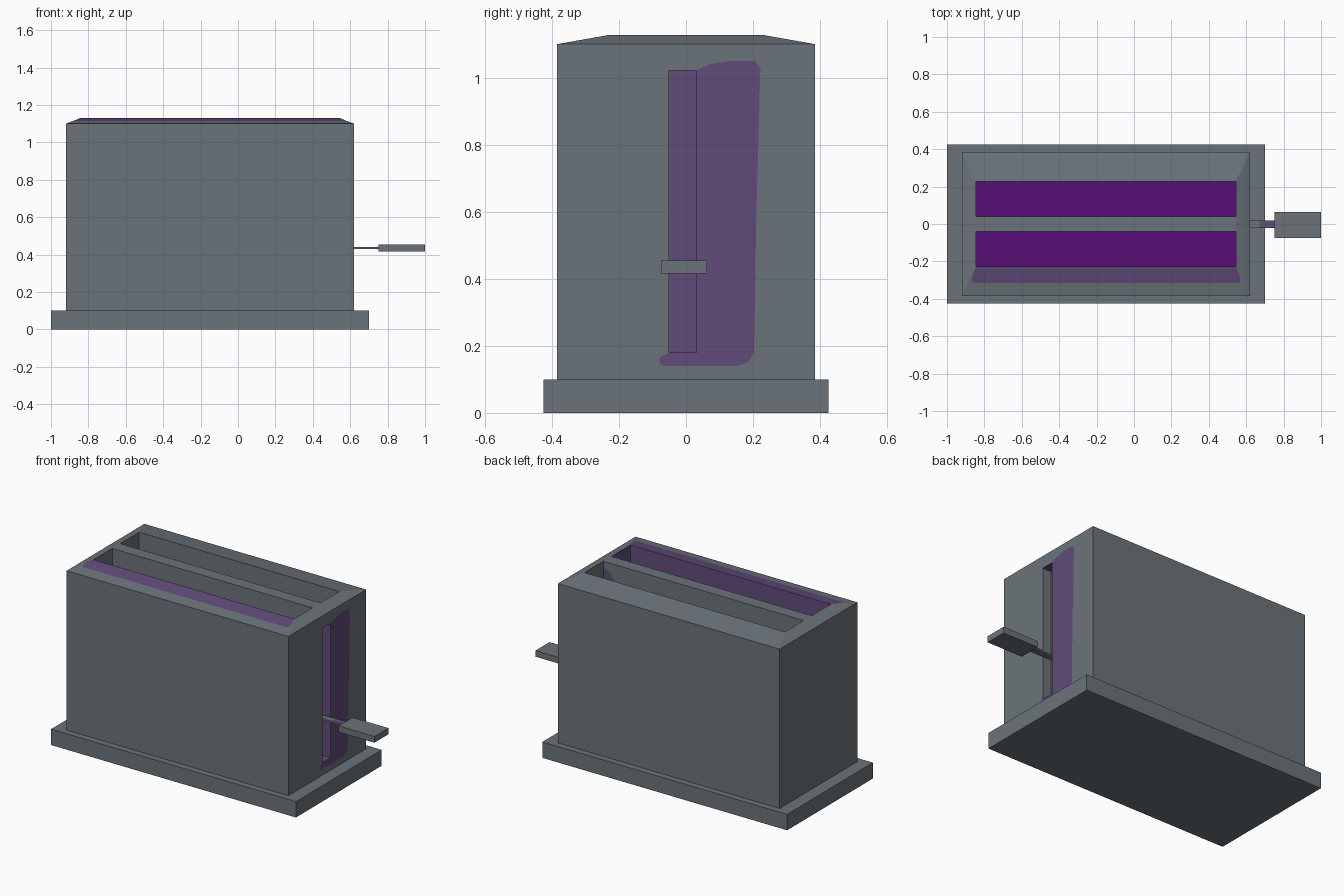
import bpy, bmesh

if "Cube" in bpy.data.objects:
    bpy.data.objects.remove(bpy.data.objects["Cube"])


def material(name, rgb):
    """Flat colour from 8-bit sRGB values."""
    m = bpy.data.materials.new(name)
    lin = [(c / 255 / 12.92) if c < 11 else ((c / 255 + 0.055) / 1.055) ** 2.4 for c in rgb]
    m.diffuse_color = (*lin, 1)
    m.use_nodes = True
    m.node_tree.nodes["Principled BSDF"].inputs["Base Color"].default_value = m.diffuse_color
    return m


MATS = [material("grey metal", (107, 116, 122)),
        material("muted purple", (97, 75, 122)),
        material("deep purple", (87, 13, 118))]
GREY, MUTED, DEEP = 0, 1, 2


def finish(name, bm):
    mesh = bpy.data.meshes.new(name)
    bm.to_mesh(mesh)
    bm.free()
    for m in MATS:
        mesh.materials.append(m)
    ob = bpy.data.objects.new(name, mesh)
    bpy.context.collection.objects.link(ob)
    return ob


def face(bm, pts, mat=GREY):
    f = bm.faces.new([bm.verts.new(p) for p in pts])
    f.material_index = mat
    return f


def box(name, x0, x1, y0, y1, z0, z1):
    bm = bmesh.new()
    bmesh.ops.create_cube(bm, size=1)
    for v in bm.verts:
        v.co = (x1 if v.co.x > 0 else x0, y1 if v.co.y > 0 else y0, z1 if v.co.z > 0 else z0)
    return finish(name, bm)


def plate(name, pts, mat=MUTED):
    bm = bmesh.new()
    face(bm, pts, mat)
    return finish(name, bm)


def rect(x0, x1, y0, y1, z):
    return [(x0, y0, z), (x1, y0, z), (x1, y1, z), (x0, y1, z)]


# Main dimensions
X0, X1, Y, Z0, Z1 = -0.92, 0.62, 0.385, 0.1, 1.1
TX0, TX1, TY, TZ = -0.845, 0.545, 0.227, 1.128
GAP, FLOOR = 0.04, 0.2
RY0, RY1, RZ0, RZ1, RX = -0.05, 0.032, 0.18, 1.022, 0.56

# Base tray
box("base", -1, 0.7, -0.425, 0.425, 0, 0.1)

# Body shell: outer walls, sloped rim, two deep slots and a side recess
bm = bmesh.new()
low, mid = rect(X0, X1, -Y, Y, Z0), rect(X0, X1, -Y, Y, Z1)
face(bm, low)
for i in (0, 2, 3):
    j = (i + 1) % 4
    face(bm, [low[i], low[j], mid[j], mid[i]])

# Right wall framed around the recess
outer = [low[1], low[2], mid[2], mid[1]]
inner = [(X1, RY0, RZ0), (X1, RY1, RZ0), (X1, RY1, RZ1), (X1, RY0, RZ1)]
back = [(RX, y, z) for _, y, z in inner]
face(bm, back, MUTED)
for i in range(4):
    j = (i + 1) % 4
    face(bm, [outer[i], outer[j], inner[j], inner[i]])
    face(bm, [inner[i], inner[j], back[j], back[i]], GREY if i == 3 else MUTED)

# Sloped rim
for s in (-1, 1):
    face(bm, [(X0, s * Y, Z1), (X1, s * Y, Z1), (TX1, s * TY, TZ), (TX0, s * TY, TZ)])
for x, tx in ((X0, TX0), (X1, TX1)):
    face(bm, [(x, -Y, Z1), (x, Y, Z1)] + [(tx, y, TZ) for y in (TY, GAP, -GAP, -TY)])

# Divider and slots; the front slot has a purple front wall and right end
face(bm, rect(TX0, TX1, -GAP, GAP, TZ))
for y0, y1 in ((-TY, -GAP), (GAP, TY)):
    top, bot = rect(TX0, TX1, y0, y1, TZ), rect(TX0, TX1, y0, y1, FLOOR)
    face(bm, bot, DEEP)
    for i in range(4):
        j = (i + 1) % 4
        purple = y0 < 0 and i in (0, 1)
        face(bm, [top[i], top[j], bot[j], bot[i]], MUTED if purple else GREY)
bmesh.ops.remove_doubles(bm, verts=bm.verts, dist=1e-5)
bmesh.ops.recalc_face_normals(bm, faces=bm.faces)
finish("body", bm)

# Purple patch beside the recess
plate("side_patch", [(X1 + 0.002, y, z) for y, z in (
    (RY0, RZ0), (-0.077, 0.165), (-0.08, 0.148), (-0.065, 0.14), (0.15, 0.14), (0.185, 0.15),
    (0.203, 0.18), (0.21, 0.6), (0.222, 1.03), (0.205, 1.05), (0.13, 1.05), (0.07, 1.04),
    (RY1, RZ1), (RY1, RZ0))])


# Purple strip on the front rim slope
def slope_z(y):
    return Z1 + (y + Y) / (Y - TY) * (TZ - Z1) + 0.002


plate("rim_strip", [(x, y, slope_z(y)) for x, y in (
    (TX0, -TY), (-0.868, -0.29), (-0.865, -0.308), (-0.85, -0.316),
    (0.55, -0.316), (0.568, -0.308), (0.57, -0.29), (TX1, -TY))])

# Small purple mark in the corner of the rear slot
plate("slot_mark", [(x, GAP + 0.002, z) for x, z in (
    (TX1, 1.09), (TX1, 0.99), (0.48, 0.99), (0.47, 1.03), (0.5, 1.07))])

# Lever arm, its purple top and the handle
box("lever_arm", RX, 0.755, -0.022, 0.02, 0.431, 0.441)
plate("arm_patch", rect(0.67, 0.755, -0.022, 0.02, 0.443))
box("lever_handle", 0.752, 1, -0.075, 0.063, 0.416, 0.455)
